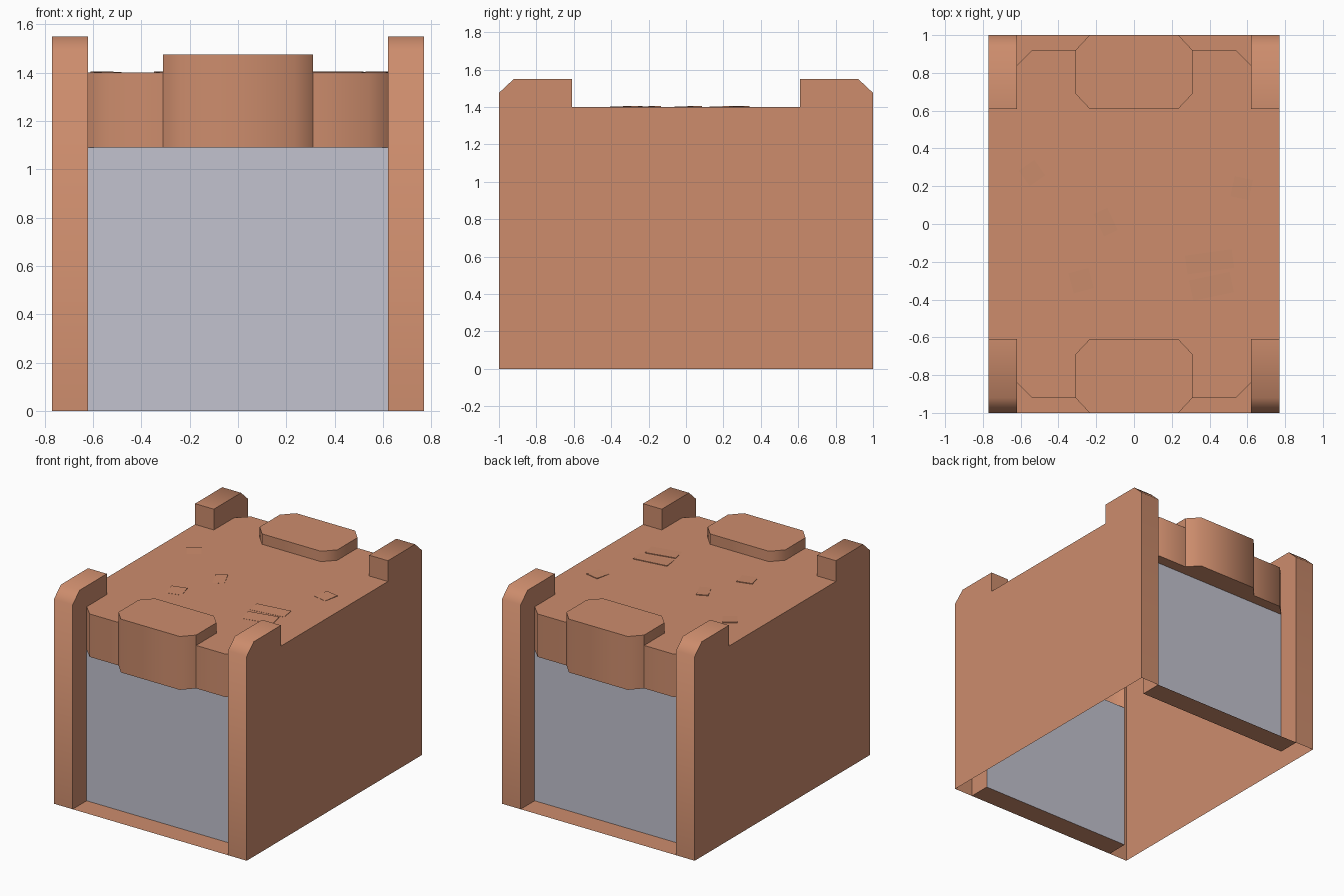
import bpy, bmesh, math
from mathutils import Matrix, Vector

if "Cube" in bpy.data.objects:
    bpy.data.objects.remove(bpy.data.objects["Cube"])


def material(name, rgb):
    m = bpy.data.materials.new(name)
    m.diffuse_color = (*rgb, 1)
    m.use_nodes = True
    m.node_tree.nodes["Principled BSDF"].inputs["Base Color"].default_value = m.diffuse_color
    return m


CLAY = material("clay orange", (0.61, 0.265, 0.152))
GREY = material("pale grey", (0.54, 0.54, 0.62))

# Main dimensions
XO, XI = 0.77, 0.62               # outer and inner post sides
PANEL, LIP = -0.84, -0.92         # recess depth, lip front
LOW, DECK, PAD, POST = 1.09, 1.40, 1.475, 1.55


def make(name, faces, mat, mirror=True):
    """Build a shell from polygons; mirror the front-right quarter to all four."""
    bm = bmesh.new()
    for f in faces:
        bm.faces.new([bm.verts.new(p) for p in f])
    bmesh.ops.remove_doubles(bm, verts=bm.verts, dist=1e-4)
    me = bpy.data.meshes.new(name)
    bm.to_mesh(me)
    bm.free()
    me.materials.append(mat)
    ob = bpy.data.objects.new(name, me)
    bpy.context.collection.objects.link(ob)
    if mirror:
        mod = ob.modifiers.new("mirror", 'MIRROR')
        mod.use_axis = (True, True, False)
    bpy.ops.object.select_all(action='DESELECT')
    ob.select_set(True)
    bpy.context.view_layer.objects.active = ob
    bpy.ops.object.shade_smooth_by_angle(angle=math.radians(50))
    return ob


def side(x, pts):
    return [(x, y, z) for y, z in pts]


def flat(z, pts):
    return [(x, y, z) for x, y in pts]


def walls(pts, z0, z1):
    return [[(*a, z0), (*b, z0), (*b, z1), (*a, z1)] for a, b in zip(pts, pts[1:])]


# Side walls with chamfered corner posts
crest = [(-0.61, DECK), (-0.61, POST), (-0.92, POST), (-1, PAD)]
strip = [(-1, 0)] + crest[::-1]
outer = side(XO, [(-1, 0), (0, 0), (0, DECK)] + crest)
inner = side(XI, [(-1, 0), (PANEL, 0), (PANEL, LOW), (PANEL, DECK)] + crest)[::-1]
posts = [[(XI, *p), (XO, *p), (XO, *q), (XI, *q)] for p, q in zip(strip, strip[1:])]
make("side_walls_and_posts", [outer, inner] + posts, CLAY)

# Grey recessed end panels
make("end_panels", walls([(0, PANEL), (XI, PANEL)], 0, LOW), GREY)

# Thin sills at the foot of the panels
make("bottom_sills", [flat(0, [(0, -1), (XI, -1), (XI, PANEL), (0, PANEL)])], CLAY)

# Deck, overhanging lips and raised eight-sided pads
bulge = [(0, -1), (0.235, -1), (0.31, LIP)]
lip = [(0.31, LIP), (0.54, LIP), (XI, PANEL)]
back = [(0.31, LIP), (0.31, -0.69), (0.235, -0.61), (0, -0.61)]
deck = lip + [(XI, -0.61), (XO, -0.61), (XO, 0), (0, 0)] + back[:0:-1]
under = [(0, PANEL)] + lip[::-1] + bulge[1::-1]
make("deck_and_lips",
     walls(bulge, LOW, PAD) + walls(lip, LOW, DECK) + walls(back, DECK, PAD)
     + [flat(DECK, deck), flat(LOW, under), flat(PAD, bulge + back[1:])], CLAY)

# Barely raised, slightly tilted chips on the deck: x, y, width, depth, turn
chips = [(-0.54, 0.27, 0.10, 0.10, 35), (0.57, 0.19, 0.10, 0.11, -12),
         (-0.15, 0.01, 0.08, 0.13, 25), (-0.28, -0.30, 0.11, 0.11, 15),
         (0.40, -0.20, 0.25, 0.10, 8), (0.41, -0.33, 0.22, 0.11, 12)]
faces = []
for x, y, w, d, turn in chips:
    place = (Matrix.Translation((x, y, DECK + 0.003))
             @ Matrix.Rotation(math.radians(turn), 4, 'Z')
             @ Matrix.Rotation(math.radians(2), 4, 'X'))
    ring = [place @ Vector((sx * w / 2, sy * d / 2, 0))
            for sx, sy in ((-1, -1), (1, -1), (1, 1), (-1, 1))]
    faces.append(ring)
    for a, b in zip(ring, ring[1:] + ring[:1]):
        faces.append([(a.x, a.y, DECK), (b.x, b.y, DECK), b, a])
make("deck_chips", faces, CLAY, mirror=False)
